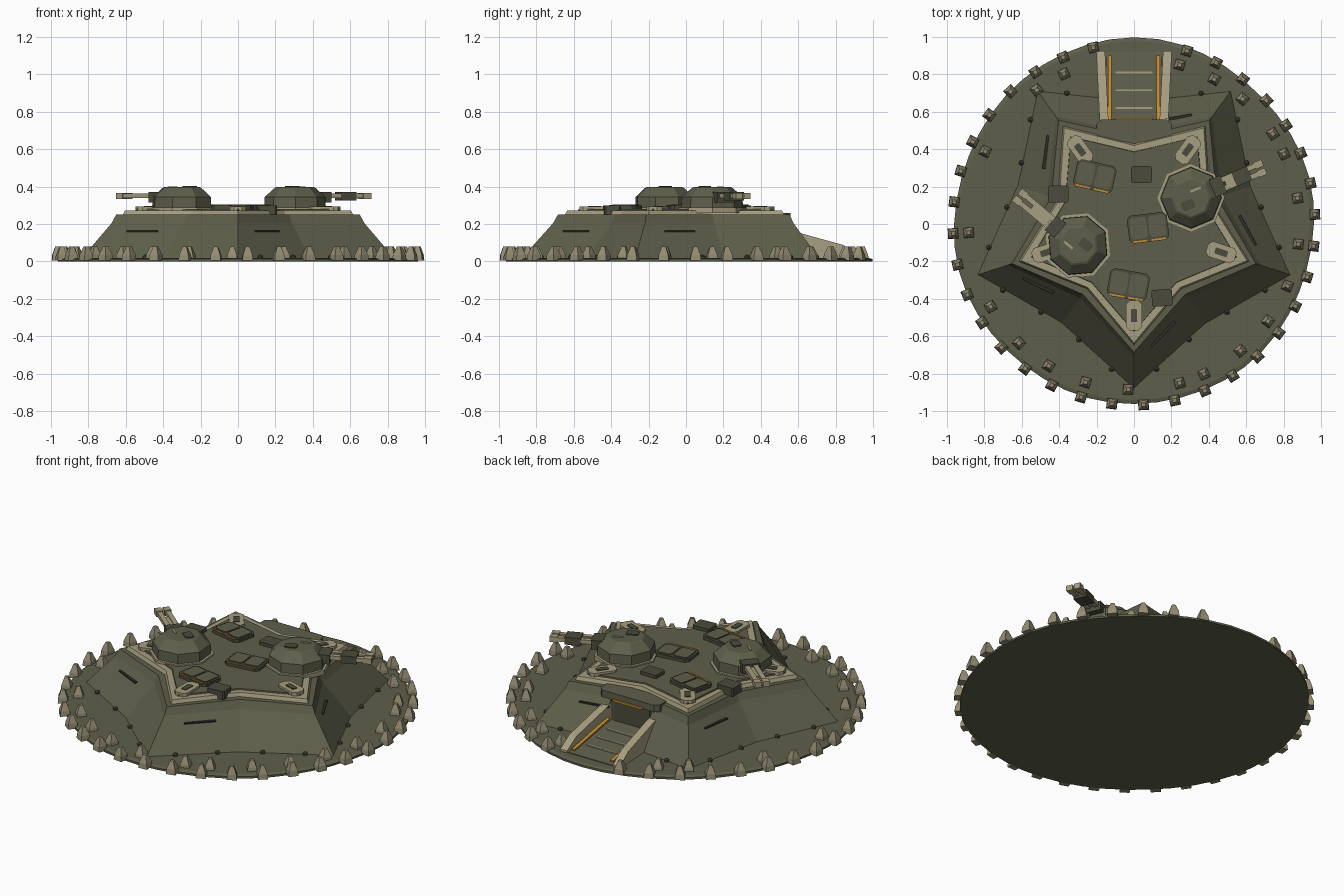
import bpy, bmesh, math
from math import sin, cos, radians
from mathutils import Matrix, Vector

if "Cube" in bpy.data.objects:
    bpy.data.objects.remove(bpy.data.objects["Cube"], do_unlink=True)


def material(name, color):
    m = bpy.data.materials.new(name)
    m.use_nodes = True
    m.diffuse_color = (*color, 1)
    bsdf = next(n for n in m.node_tree.nodes if n.type == 'BSDF_PRINCIPLED')
    bsdf.inputs["Base Color"].default_value = (*color, 1)
    return m


GREEN = material("olive green", (.112, .114, .069))
DARK = material("dark olive", (.07, .072, .046))
TAN = material("tan", (.39, .345, .22))
STONE = material("dull tan", (.30, .27, .175))
ORANGE = material("orange", (.58, .27, .03))
BLACK = material("charcoal", (.03, .03, .023))


def place(x, y, z=0, deg=0):
    return Matrix.Translation((x, y, z)) @ Matrix.Rotation(radians(deg), 4, 'Z')


def polar(r, deg, z=0):
    return Vector((r * cos(radians(deg)), r * sin(radians(deg)), z))


def loft(bm, rings, mat=Matrix()):
    """Skin a stack of equal-length rings and cap both ends."""
    rows = [[bm.verts.new(mat @ Vector(p)) for p in ring] for ring in rings]
    n = len(rows[0])
    for a, b in zip(rows, rows[1:]):
        for i in range(n):
            j = (i + 1) % n
            bm.faces.new((a[i], a[j], b[j], b[i]))
    bm.faces.new(rows[0][::-1])
    bm.faces.new(rows[-1])


def box(bm, x0, x1, y0, y1, z0, z1, mat=Matrix()):
    loft(bm, [[(x0, y0, z), (x1, y0, z), (x1, y1, z), (x0, y1, z)] for z in (z0, z1)], mat)


def slab(bm, w, d, z0, z1, mat=Matrix(), c=.02):
    """Flat block with cut corners."""
    w, d = w / 2, d / 2
    pts = [(w, c - d), (w, d - c), (w - c, d), (c - w, d),
           (-w, d - c), (-w, c - d), (c - w, -d), (w - c, -d)]
    loft(bm, [[(x, y, z) for x, y in pts] for z in (z0, z1)], mat)


def polygon(r, z, n, turn=0):
    return [polar(r, turn + 360 * i / n, z) for i in range(n)]


def star(tip, notch, z):
    return [polar(notch if i % 2 else tip, 36 * i - 90, z) for i in range(10)]


def finish(name, bm, mat):
    bmesh.ops.recalc_face_normals(bm, faces=bm.faces[:])
    mesh = bpy.data.meshes.new(name)
    bm.to_mesh(mesh)
    bm.free()
    mesh.materials.append(mat)
    ob = bpy.data.objects.new(name, mesh)
    bpy.context.collection.objects.link(ob)
    return ob


# Ground disc with an uneven rim
bm = bmesh.new()
rim = []
for i in range(48):
    a = 7.5 * i
    s = radians(a)
    rim.append((a, .962 + .036 * max(0, sin(s)) ** 6 + .008 * sin(5 * s) * cos(s)))
loft(bm, [[polar(r - inset, a, z) for a, r in rim] for z, inset in ((0, 0), (.012, 0), (.018, .02))])
finish("ground_disc", bm, GREEN)

# Obelisk teeth around the rim, leaving a gap for the ramp
bm = bmesh.new()
inner = (115, 126, 154, 183, 210, 226, 239, 253, 268, 286, 295,
         310, 324, 338, 353, 9, 25, 33, 49, 61, 74)
teeth = [(.968, 103 + 10 * i) for i in range(34)] + [(.885, a) for a in inner]
for r, a in teeth:
    m = Matrix.Translation(polar(r, a)) @ Matrix.Rotation(radians(a), 4, 'Z')
    loft(bm, [polygon(s, z, 4, 45) for s, z in ((.04, .004), (.036, .035), (.014, .08))], m)
finish("rim_teeth", bm, STONE)

# Star-shaped fort body with a recess for the entrance
bm = bmesh.new()
loft(bm, [star(.885, .66, .01), star(.71, .49, .205), star(.685, .465, .25)])
body = finish("star_body", bm, GREEN)
bm = bmesh.new()
box(bm, -.14, .14, .52, .85, .025, .22)
cutter = finish("entrance_cutter", bm, BLACK)
cutter.hide_render = True
cutter.hide_set(True)
cut = body.modifiers.new("entrance", 'BOOLEAN')
cut.object = cutter
cut.solver = 'EXACT'

# Stepped roof: tan trim and deck
bm = bmesh.new()
loft(bm, [star(.65, .43, .245), star(.635, .42, .272)])
finish("roof_trim", bm, TAN)
bm = bmesh.new()
loft(bm, [star(.58, .39, .26), star(.575, .385, .28)])
finish("roof_deck", bm, GREEN)

# Rivets and vision slits along the slopes
rivets, slits = bmesh.new(), bmesh.new()
foot, mid = star(.885, .66, .022), star(.75, .53, .16)
for i in range(10):
    a, b = foot[i], foot[(i + 1) % 10]
    for t in (.31, .76):
        p = a.lerp(b, t if i % 2 == 0 else 1 - t)
        bmesh.ops.create_icosphere(rivets, subdivisions=1, radius=.016, matrix=Matrix.Translation(p))
    if i % 2 == 0:
        a, b = mid[i], mid[i + 1]
        p, d = a.lerp(b, .5), b - a
        box(slits, -.09, .09, -.006, .012, -.003, .004, place(*p, math.degrees(math.atan2(d.y, d.x))))
finish("slope_rivets", rivets, DARK)
finish("vision_slits", slits, BLACK)

# Slotted pads on the five points
pads, slots = bmesh.new(), bmesh.new()
for i in range(5):
    m = place(*polar(.49, 72 * i - 90), 72 * i - 90)
    slab(pads, .16, .085, .265, .293, m)
    slab(slots, .07, .034, .285, .297, m, .004)
finish("point_pads", pads, TAN)
finish("pad_slots", slots, DARK)

# Roof hatches with paired covers and an orange edge
frames, covers, edges = bmesh.new(), bmesh.new(), bmesh.new()
for x, y, deg in ((-.21, .255, -13), (.075, -.02, 7), (-.03, -.325, -10)):
    m = place(x, y, 0, deg)
    slab(frames, .215, .15, .275, .298, m)
    for side in (-1, 1):
        slab(covers, .09, .115, .29, .304, m @ place(.05 * side, .004), .012)
        box(edges, .05 * side - .04, .05 * side + .04, -.073, -.063, .29, .302, m)
finish("hatch_frames", frames, DARK)
finish("hatch_covers", covers, GREEN)
finish("hatch_edges", edges, ORANGE)

# Plain roof boxes
bm = bmesh.new()
for x, y, deg in ((-.405, .16, 0), (.04, .265, 0), (.15, -.395, 4)):
    slab(bm, .11, .09, .25, .3, place(x, y, 0, deg), .008)
finish("roof_boxes", bm, DARK)

# Two octagonal turrets with twin guns
for name, x, y, deg in (("left", .305, .14, 23), ("right", -.3, -.115, 140)):
    m = place(x, y, 0, deg)
    bm = bmesh.new()
    loft(bm, [polygon(.18, z, 8, 22.5) for z in (.26, .288)], m)
    finish(name + "_turret_collar", bm, TAN)

    bm = bmesh.new()
    loft(bm, [polygon(r, z, 8, 22.5) for r, z in ((.165, .28), (.162, .345), (.11, .392), (.1, .397))], m)
    finish(name + "_turret", bm, GREEN)

    bm = bmesh.new()
    box(bm, .1, .19, -.05, .05, .315, .37, m)
    if name == "left":
        box(bm, .25, .34, -.04, .04, .325, .37, m)
    slab(bm, .07, .05, .39, .403, m @ place(-.03, -.03), .008)
    finish(name + "_gun_mantlet", bm, DARK)

    bm = bmesh.new()
    for side in (-1, 1):
        c = .024 * side
        box(bm, .15, .42, c - .014, c + .014, .338, .362, m)
        box(bm, .38, .425, c - .019, c + .019, .334, .367, m)
    box(bm, .2, .32, -.02, .02, .342, .356, m)
    box(bm, .01, .07, .025, .037, .39, .401, m)
    finish(name + "_twin_guns", bm, TAN)

# Entrance ramp: walls, floor, treads and guide strips
walls, guides = bmesh.new(), bmesh.new()
profile = [(.52, .015), (.52, .175), (.58, .16), (.84, .088), (.925, .03), (.925, .015)]
for side in (-1, 1):
    loft(walls, [[(side * (x + .02 * (y - .52) / .4), y, z) for y, z in profile] for x in (.135, .182)])
    strip = [(.56, .09), (.56, .1), (.9, .04), (.9, .03)]
    loft(guides, [[(side * x, y, z) for y, z in strip] for x in (.12, .14)])
box(guides, -.1, .1, .558, .568, .212, .224)
finish("ramp_walls", walls, TAN)
finish("ramp_guides", guides, ORANGE)
bm = bmesh.new()
loft(bm, [[(x, .52, .015), (x, .52, .075), (x, .92, .022), (x, .92, .015)] for x in (-.15, .15)])
finish("ramp_floor", bm, GREEN)
bm = bmesh.new()
for y in (.62, .715, .81):
    z = .075 - (y - .52) * .1325
    box(bm, -.1, .1, y - .005, y + .005, z - .004, z + .005)
finish("ramp_treads", bm, TAN)

# Entrance canopy and door
bm = bmesh.new()
slab(bm, .4, .12, .215, .258, place(0, .5), .025)
finish("entrance_canopy", bm, GREEN)
bm = bmesh.new()
box(bm, -.12, .12, .515, .525, .07, .215)
finish("entrance_door", bm, DARK)
